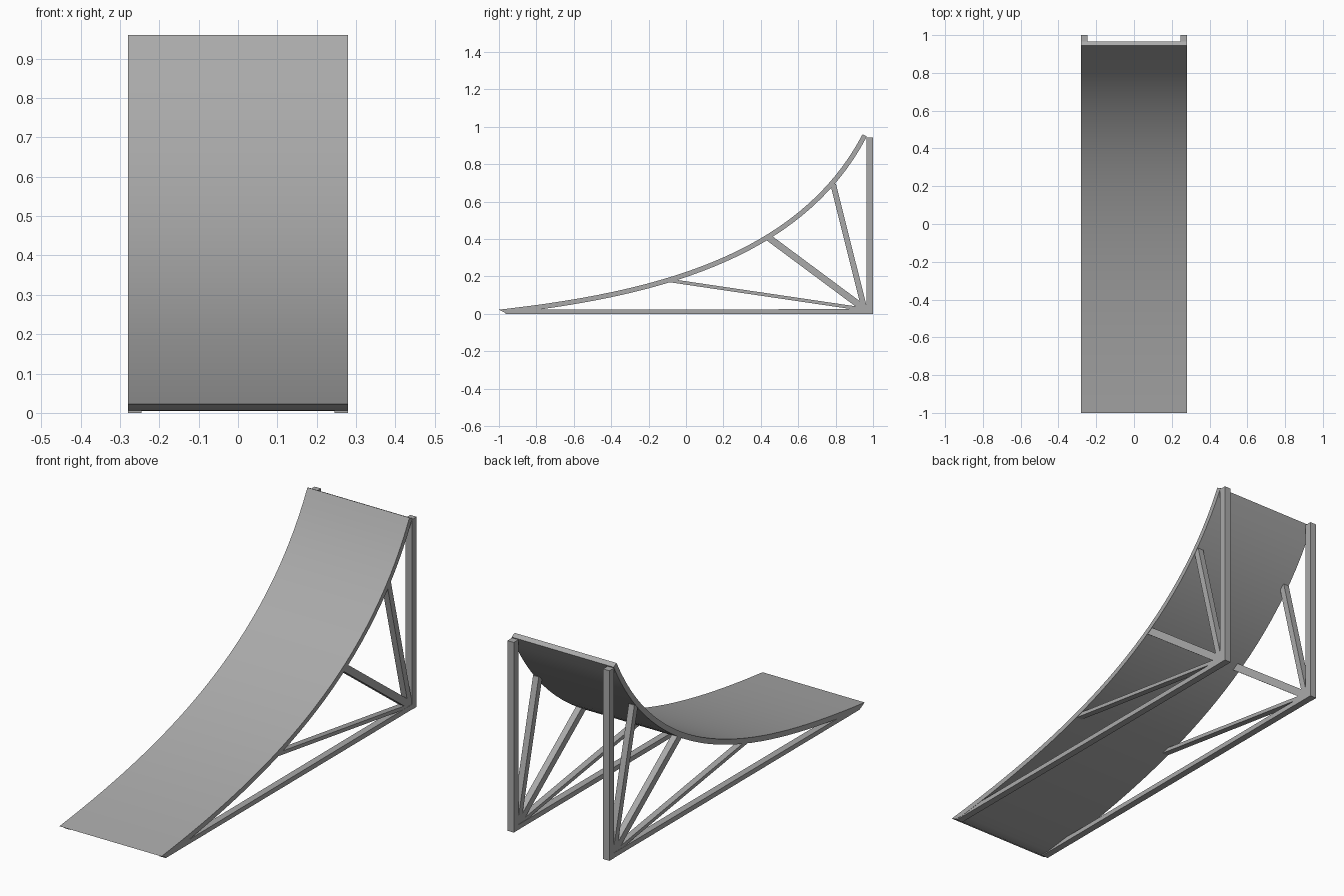
import bpy
import bmesh
from mathutils import Vector

cube = bpy.data.objects.get("Cube")
if cube:
    bpy.data.objects.remove(cube, do_unlink=True)

grey = bpy.data.materials.new("plain grey")
grey.use_nodes = True
colour = (0.40, 0.40, 0.40, 1)
grey.diffuse_color = colour
grey.node_tree.nodes["Principled BSDF"].inputs["Base Color"].default_value = colour

HALF, INNER = 0.28, 0.245      # outer deck edge and inner face of the side frames
SEGMENTS, THICK = 32, 0.026


def finish(name, bm):
    bmesh.ops.recalc_face_normals(bm, faces=bm.faces)
    mesh = bpy.data.meshes.new(name)
    bm.to_mesh(mesh)
    bm.free()
    mesh.materials.append(grey)
    obj = bpy.data.objects.new(name, mesh)
    bpy.context.collection.objects.link(obj)
    return obj


def prism(name, profile, x0, x1):
    """Extrude a side profile of (y, z) points across x."""
    bm = bmesh.new()
    face = bm.faces.new([bm.verts.new((x0, y, z)) for y, z in profile])
    out = bmesh.ops.extrude_face_region(bm, geom=[face])
    moved = [g for g in out["geom"] if isinstance(g, bmesh.types.BMVert)]
    bmesh.ops.translate(bm, verts=moved, vec=(x1 - x0, 0, 0))
    return finish(name, bm)


def beam(start, end, width):
    """Side profile of a straight bar between two points."""
    a, b = Vector(start), Vector(end)
    d = (b - a).normalized()
    n = Vector((-d.y, d.x)) * width / 2
    return [a + n, b + n, b - n, a - n]


# Curved deck: a Bezier side profile thickened along its normal
P = [Vector(p) for p in ((-1, 0.022), (-0.2, 0.112), (0.6, 0.3), (0.944, 0.96))]
top, under = [], []
for i in range(SEGMENTS + 1):
    t = i / SEGMENTS
    s = 1 - t
    p = P[0] * s**3 + P[1] * 3 * s * s * t + P[2] * 3 * s * t * t + P[3] * t**3
    d = ((P[1] - P[0]) * s * s + (P[2] - P[1]) * 2 * s * t + (P[3] - P[2]) * t * t).normalized()
    top.append(p)
    under.append(p + Vector((d.y, -d.x)) * THICK)
under[0] = Vector((-0.97, 0.006))   # bevelled leading edge

bm = bmesh.new()
rings = []
for a, b in zip(top, under):
    corners = ((-HALF, a), (HALF, a), (HALF, b), (-HALF, b))
    rings.append([bm.verts.new((x, q.x, q.y)) for x, q in corners])
for r, s in zip(rings, rings[1:]):
    for k in range(4):
        j = (k + 1) % 4
        bm.faces.new((r[k], r[j], s[j], s[k]))
bm.faces.new(rings[0])
bm.faces.new(rings[-1])
deck = finish("curved_deck", bm)
bpy.context.view_layer.objects.active = deck
deck.select_set(True)
bpy.ops.object.shade_smooth_by_angle(angle=0.5)

# Two mirrored side frames: ground rail, back post and three fanned struts
RAIL = [(-0.965, 0), (0.98, 0), (0.98, 0.025), (-0.86, 0.022), (-0.965, 0.012)]
POST = [(0.964, 0), (1, 0), (1, 0.943), (0.964, 0.943)]
STRUTS = {
    "lower_strut": beam((0.96, 0.023), (-0.09, 0.178), 0.018),
    "middle_strut": beam((0.96, 0.022), (0.435, 0.412), 0.036),
    "upper_strut": beam((0.955, 0.022), (0.787, 0.692), 0.03),
}
for label, side in (("left", 1), ("right", -1)):
    prism(f"{label}_ground_rail", RAIL, side * INNER, side * (HALF - 0.001))
    prism(f"{label}_back_post", POST, side * INNER, side * HALF)
    for name, profile in STRUTS.items():
        prism(f"{label}_{name}", profile, side * (INNER + 0.002), side * (HALF - 0.002))
